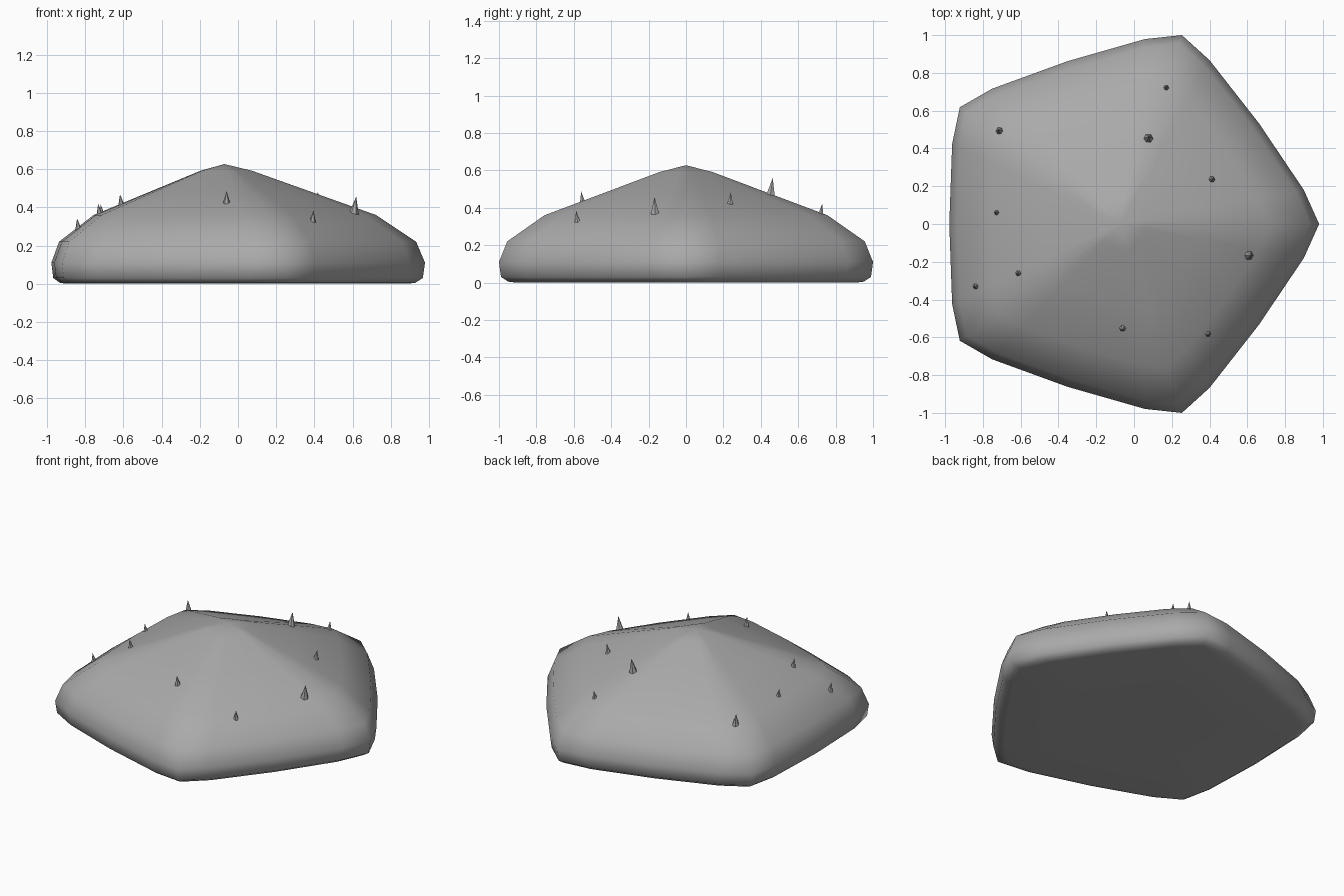
import bpy
import bmesh
from math import radians, cos, sin
from mathutils import Vector
from mathutils.bvhtree import BVHTree

cube = bpy.data.objects.get("Cube")
if cube:
    bpy.data.objects.remove(cube)

grey = bpy.data.materials.new("stone grey")
grey.use_nodes = True
colour = (0.4, 0.4, 0.4, 1)
grey.diffuse_color = colour
grey.node_tree.nodes["Principled BSDF"].inputs["Base Color"].default_value = colour

CENTRE_X = -0.0715
# (corner radius, height) from the underside up to the peak
PROFILE = [(0.5, 0), (0.96, 0), (1.0, 0.005), (1.04, 0.03), (1.0515, 0.11),
           (1.005, 0.22), (0.795, 0.36), (0.47, 0.476), (0.145, 0.592)]
# (angle from corner, radius factor) along one side of the pentagon
SIDE = [(0, 1), (10.5, 0.939), (36, 0.862), (61.5, 0.939)]


def finish(bm, name, smooth):
    bmesh.ops.recalc_face_normals(bm, faces=bm.faces)
    for face in bm.faces:
        face.smooth = smooth
    mesh = bpy.data.meshes.new(name)
    bm.to_mesh(mesh)
    mesh.materials.append(grey)
    obj = bpy.data.objects.new(name, mesh)
    bpy.context.collection.objects.link(obj)
    return obj


# Mound: rounded pentagon rings lofted to a peak
bm = bmesh.new()
rings = []
for radius, z in PROFILE:
    ring = []
    for corner in range(5):
        for offset, factor in SIDE:
            a = radians(corner * 72 + offset)
            r = radius * factor
            ring.append(bm.verts.new((CENTRE_X + r * cos(a), r * sin(a), z)))
    rings.append(ring)
n = len(rings[0])
for low, high in zip(rings, rings[1:]):
    for i in range(n):
        j = (i + 1) % n
        bm.faces.new((low[i], low[j], high[j], high[i]))
for ring, z in ((rings[0], 0), (rings[-1], 0.627)):
    centre = bm.verts.new((CENTRE_X, 0, z))
    for i in range(n):
        bm.faces.new((ring[i], ring[(i + 1) % n], centre))
bmesh.ops.recalc_face_normals(bm, faces=bm.faces)
surface = BVHTree.FromBMesh(bm)
finish(bm, "mound", True)
bm.free()

# Spikes: small six-sided cones scattered on the slopes (x, y, radius)
SPIKES = [(0.17, 0.72, 0.017), (0.075, 0.45, 0.029), (0.41, 0.235, 0.02),
          (0.605, -0.165, 0.029), (0.39, -0.58, 0.018), (-0.06, -0.55, 0.021),
          (-0.61, -0.26, 0.018), (-0.835, -0.33, 0.018),
          (-0.725, 0.06, 0.016), (-0.71, 0.49, 0.023)]
for index, (x, y, r) in enumerate(SPIKES, 1):
    ground = surface.ray_cast(Vector((x, y, 2)), Vector((0, 0, -1)))[0]
    outward = Vector((x - CENTRE_X, y, 0)).normalized()
    tip = ground + outward * r * 0.5 + Vector((0, 0, r * 2.9))
    bm = bmesh.new()
    base = [bm.verts.new(ground + Vector((r * cos(radians(a)), r * sin(radians(a)), -r * 0.6)))
            for a in range(0, 360, 60)]
    top = bm.verts.new(tip)
    bm.faces.new(base)
    for i in range(6):
        bm.faces.new((base[i], base[(i + 1) % 6], top))
    finish(bm, f"spike_{index}", False)
    bm.free()
